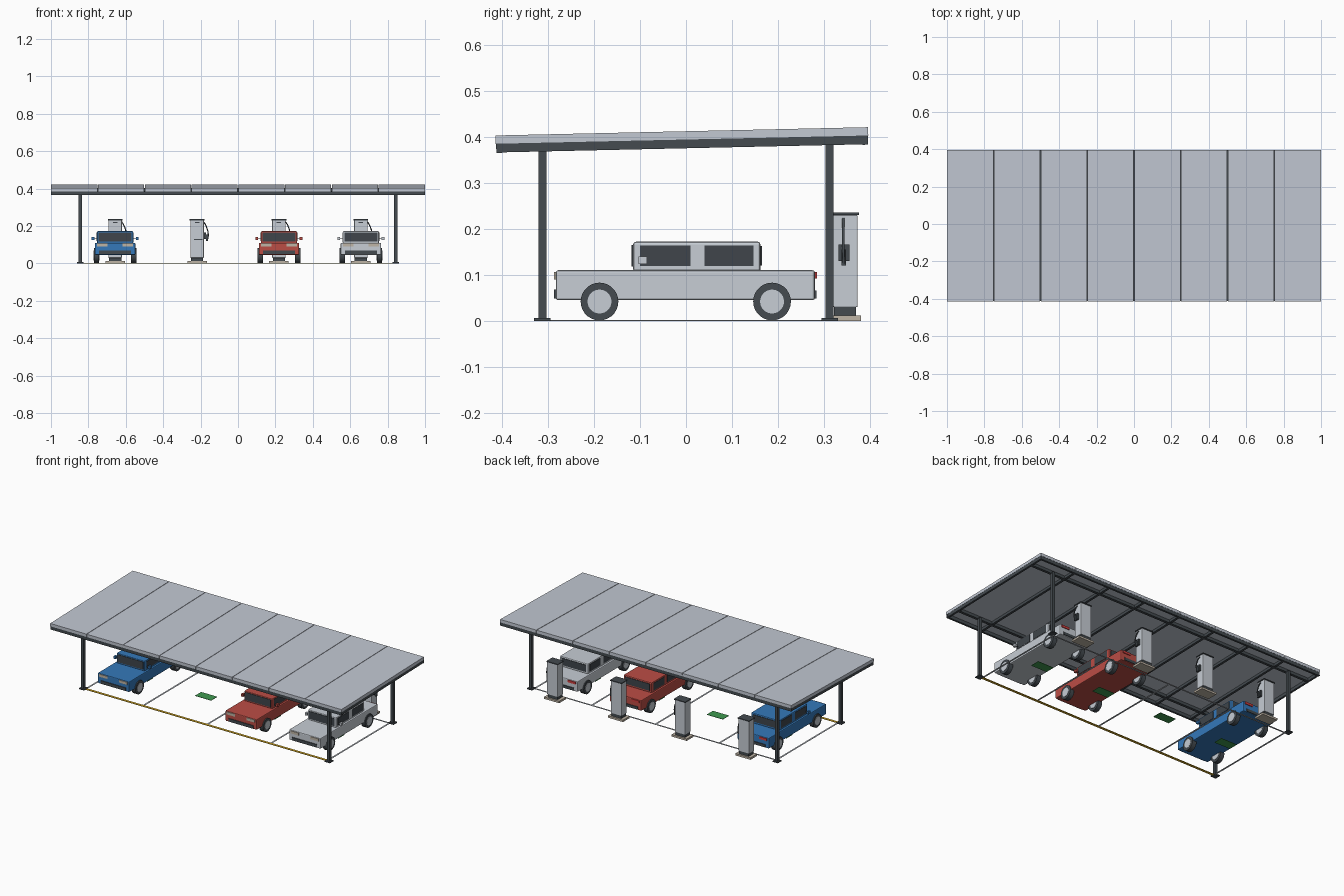
import bpy, bmesh, math
from mathutils import Matrix, Vector

cube = bpy.data.objects.get("Cube")
if cube:
    bpy.data.objects.remove(cube, do_unlink=True)


def material(name, *rgb):
    m = bpy.data.materials.new(name)
    m.use_nodes = True
    m.diffuse_color = (*rgb, 1)
    m.node_tree.nodes["Principled BSDF"].inputs["Base Color"].default_value = (*rgb, 1)
    return m


SILVER = material("silver", 0.57, 0.61, 0.66)
ROOF = material("roof_grey", 0.54, 0.58, 0.65)
DARK = material("dark_steel", 0.058, 0.07, 0.08)
GLASS = material("dark_glass", 0.05, 0.06, 0.07)
BLUE = material("blue_paint", 0.035, 0.19, 0.49)
RED = material("red_paint", 0.50, 0.075, 0.06)
BEIGE = material("warm_beige", 0.52, 0.46, 0.38)
LAMP = material("lamp_red", 0.62, 0.05, 0.05)
YELLOW = material("kerb_yellow", 0.70, 0.42, 0.02)
GREEN = material("marking_green", 0.05, 0.32, 0.08)


def finish(name, bm, mat):
    mesh = bpy.data.meshes.new(name)
    bm.to_mesh(mesh)
    bm.free()
    mesh.materials.append(mat)
    obj = bpy.data.objects.new(name, mesh)
    bpy.context.collection.objects.link(obj)
    return obj


def box(name, x, y, z, mat, bevel=0, tilt=0):
    """Box from (low, high) pairs, optionally tilted about the x axis."""
    bm = bmesh.new()
    bmesh.ops.create_cube(bm, size=1)
    ranges = (x, y, z)
    for v in bm.verts:
        v.co = Vector([(a + b) / 2 + c * (b - a) for (a, b), c in zip(ranges, v.co)])
    if bevel:
        bmesh.ops.bevel(bm, geom=bm.edges[:], offset=bevel, segments=2,
                        profile=0.5, affect='EDGES')
    obj = finish(name, bm, mat)
    obj.rotation_euler.x = tilt
    return obj


def around(c, half):
    return (c - half, c + half)


def disc(name, x, y, z, radius, width, mat):
    """Cylinder lying along the x axis."""
    bm = bmesh.new()
    bmesh.ops.create_cone(bm, cap_ends=True, segments=28, radius1=radius, radius2=radius,
                          depth=width, matrix=Matrix.Translation((x, y, z))
                          @ Matrix.Rotation(math.pi / 2, 4, 'Y'))
    for f in bm.faces:
        f.smooth = len(f.verts) == 4
    for e in bm.edges:
        e.smooth = all(f.smooth for f in e.link_faces)
    return finish(name, bm, mat)


def tube(name, points, radius, mat):
    curve = bpy.data.curves.new(name, 'CURVE')
    curve.dimensions = '3D'
    curve.bevel_depth = radius
    curve.bevel_resolution = 2
    curve.resolution_u = 6
    curve.use_fill_caps = True
    s = curve.splines.new('BEZIER')
    s.bezier_points.add(len(points) - 1)
    for p, co in zip(s.bezier_points, points):
        p.co = co
        p.handle_left_type = p.handle_right_type = 'AUTO'
    curve.materials.append(mat)
    obj = bpy.data.objects.new(name, curve)
    bpy.context.collection.objects.link(obj)


# Canopy: tilted panels over a steel frame
TILT = math.atan(0.018 / 0.81)
PANELS = 8
step = 2 / PANELS
for i in range(PANELS):
    x0 = -1 + i * step
    box("roof_panel", (x0 + (0.0015 if i else 0), x0 + step - (0.0015 if i < PANELS - 1 else 0)),
        (-0.405, 0.405), (0.394, 0.412), ROOF, tilt=TILT)
    if i:
        box("roof_rib", around(x0, 0.007), (-0.393, 0.393), (0.378, 0.394), DARK, tilt=TILT)
for s in (-1, 1):
    box("edge_beam", (-1, 1), around(s * 0.398, 0.006), (0.374, 0.394), DARK, tilt=TILT)
    box("side_beam", around(s * 0.993, 0.006), (-0.392, 0.392), (0.375, 0.394), DARK, tilt=TILT)
    box("post_beam", (-0.987, 0.987), around(s * 0.311, 0.008), (0.376, 0.394), DARK, tilt=TILT)

# Posts and foot plates
for sx in (-1, 1):
    for sy in (-1, 1):
        x, y = sx * 0.844, sy * 0.312
        box("post", around(x, 0.009), around(y, 0.009), (0, 0.384 + y * 0.022), DARK)
        box("post_foot", around(x, 0.018), around(y, 0.018), (0, 0.006), DARK)


def charger(cx):
    box("charger_plinth", around(cx, 0.052), (0.314, 0.38), (0, 0.012), BEIGE)
    box("charger_base", around(cx, 0.033), (0.322, 0.37), (0.012, 0.03), DARK)
    box("charger_body", around(cx, 0.036), (0.32, 0.373), (0.03, 0.23), SILVER, bevel=0.002)
    box("charger_cap", around(cx, 0.039), (0.317, 0.376), (0.23, 0.236), DARK)
    box("charger_slot", around(cx, 0.012), (0.318, 0.321), (0.215, 0.22), GLASS)
    box("charger_seam", (cx - 0.015, cx + 0.03), (0.318, 0.321), (0.126, 0.13), DARK)
    box("plug_holder", (cx + 0.035, cx + 0.048), (0.331, 0.355), (0.13, 0.166), DARK)
    box("plug", (cx + 0.048, cx + 0.058), (0.338, 0.348), (0.12, 0.155), DARK)
    tube("cable", [(cx + 0.035, 0.342, 0.222), (cx + 0.046, 0.342, 0.205),
                   (cx + 0.06, 0.342, 0.155), (cx + 0.056, 0.343, 0.125)], 0.003, DARK)


def car(cx, paint):
    box("car_body", around(cx, 0.108), (-0.283, 0.28), (0.045, 0.11), paint, bevel=0.005)
    box("car_cabin", around(cx, 0.097), (-0.115, 0.162), (0.106, 0.172), paint, bevel=0.006)
    box("windscreen", around(cx, 0.088), (-0.118, -0.113), (0.118, 0.165), GLASS)
    box("rear_window", around(cx, 0.084), (0.16, 0.165), (0.12, 0.163), GLASS)
    box("front_bumper", around(cx, 0.085), (-0.287, -0.281), (0.049, 0.068), DARK)
    box("rear_bumper", around(cx, 0.085), (0.278, 0.284), (0.049, 0.066), DARK)
    for s in (-1, 1):
        for y in ((-0.1, 0.01), (0.04, 0.147)):
            box("side_window", around(cx + s * 0.097, 0.002), y, (0.119, 0.164), GLASS)
        box("headlight", around(cx + s * 0.068, 0.028), (-0.287, -0.281), (0.09, 0.106), BEIGE)
        box("tail_light", around(cx + s * 0.07, 0.026), (0.278, 0.285), (0.092, 0.106), LAMP)
        box("mirror_arm", around(cx + s * 0.105, 0.01), around(-0.094, 0.003), (0.129, 0.134), DARK)
        box("mirror", around(cx + s * 0.118, 0.007), around(-0.094, 0.009), (0.124, 0.14), paint)
        for y in (-0.188, 0.187):
            disc("tyre", cx + s * 0.1, y, 0.042, 0.041, 0.028, DARK)
            disc("wheel_hub", cx + s * 0.1, y, 0.042, 0.026, 0.031, SILVER)


# Bays: chargers, cars and floor markings
BAYS = [-0.657, -0.219, 0.219, 0.657]
for cx, paint in zip(BAYS, (BLUE, None, RED, SILVER)):
    charger(cx)
    if paint:
        car(cx, paint)
    box("bay_marking", around(cx, 0.055), around(0, 0.03), (0, 0.002), GREEN)
for x in (-0.83, -0.438, 0, 0.438, 0.83):
    box("bay_line", around(x, 0.005), (-0.3, 0.305), (0, 0.002), SILVER)
box("back_line", (-0.825, 0.825), around(0.3, 0.005), (0, 0.0018), SILVER)
box("entry_line", (-0.83, 0.83), around(-0.308, 0.008), (0, 0.003), YELLOW)
